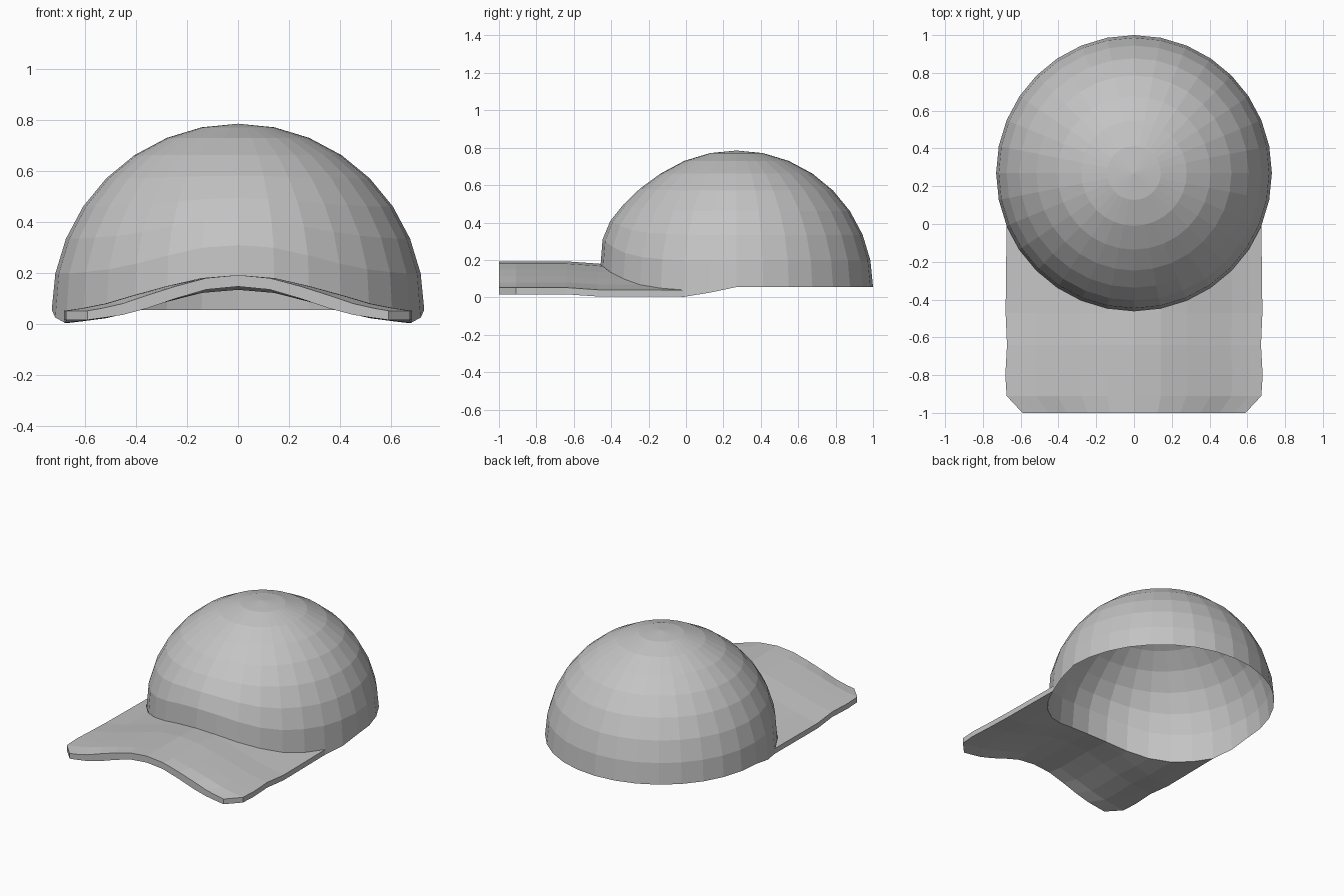
import bpy, bmesh, math

if "Cube" in bpy.data.objects:
    bpy.data.objects.remove(bpy.data.objects["Cube"])

R, CY, BASE = 0.73, 0.27, 0.055       # crown radius, centre y, rim height
SEG, RINGS = 32, 8
STEP = 2 * math.pi / SEG

mat = bpy.data.materials.new("light grey fabric")
mat.diffuse_color = (0.55, 0.55, 0.55, 1)
mat.use_nodes = True
mat.node_tree.nodes["Principled BSDF"].inputs["Base Color"].default_value = mat.diffuse_color

# brim heights for columns 0 (centre) to 6 (side)
UNDER = [0.147, 0.135, 0.1, 0.062, 0.036, 0.024, 0.016]
UPPER = [0.192, 0.18, 0.148, 0.113, 0.08, 0.062, 0.052]
DROP = 0.013                           # the brim sinks a little at the crown
RIM = [z - DROP for z in UNDER] + [0.025]


def finish(bm, name):
    bmesh.ops.recalc_face_normals(bm, faces=bm.faces)
    me = bpy.data.meshes.new(name)
    bm.to_mesh(me)
    bm.free()
    me.materials.append(mat)
    ob = bpy.data.objects.new(name, me)
    bpy.context.collection.objects.link(ob)
    return ob


# crown: open half sphere whose lower front rises to follow the brim
LIFT = [0, 0.112, 0.075, 0.033, 0.01]
bm = bmesh.new()
rows = []
for j in range(RINGS):
    lat = j * math.pi / 2 / RINGS
    row = []
    for i in range(SEG):
        a = i * STEP
        k = min(i, SEG - i)            # steps away from the front
        z = BASE + R * math.sin(lat)
        if j == 0 and k < len(RIM):
            z = RIM[k]
        elif 0 < j < len(LIFT) and k < 6:
            z += LIFT[j] * (UNDER[k] - UNDER[6]) / (UNDER[0] - UNDER[6])
        r = R * math.cos(lat)
        row.append(bm.verts.new((r * math.sin(a), CY - r * math.cos(a), z)))
    rows.append(row)
top = bm.verts.new((0, CY, BASE + R))
for i in range(SEG):
    n = (i + 1) % SEG
    for lo, hi in zip(rows, rows[1:]):
        bm.faces.new((lo[i], lo[n], hi[n], hi[i]))
    bm.faces.new((rows[-1][i], rows[-1][n], top))
finish(bm, "crown")

# brim: arched plate from the crown's rim to the straight front edge
# each row: front y (None follows the rim), width factor, share of the drop
ROWS = [(None, 1, 1), (-0.47, 1.008, 0.9), (-0.64, 0.997, 0),
        (-0.8, 1.01, 0), (-0.91, 1, 0), (-1.0, 0.875, 0)]
bm = bmesh.new()
layers = []
for heights in (UNDER, UPPER):
    grid = []
    for y, width, drop in ROWS:
        line = []
        for c in range(-6, 7):
            a = c * STEP
            yy = CY - R * math.cos(a) if y is None else y
            line.append(bm.verts.new((R * math.sin(a) * width, yy,
                                      heights[abs(c)] - DROP * drop)))
        grid.append(line)
    layers.append(grid)
    for p, q in zip(grid, grid[1:]):
        for c in range(12):
            bm.faces.new((p[c], p[c + 1], q[c + 1], q[c]))
# edge walls around the plate
low, high = ([g[0][c] for c in range(12)] + [g[r][12] for r in range(5)]
             + [g[5][c] for c in range(12, 0, -1)] + [g[r][0] for r in range(5, 0, -1)]
             for g in layers)
for i in range(len(low)):
    n = (i + 1) % len(low)
    bm.faces.new((low[i], low[n], high[n], high[i]))
finish(bm, "brim")
